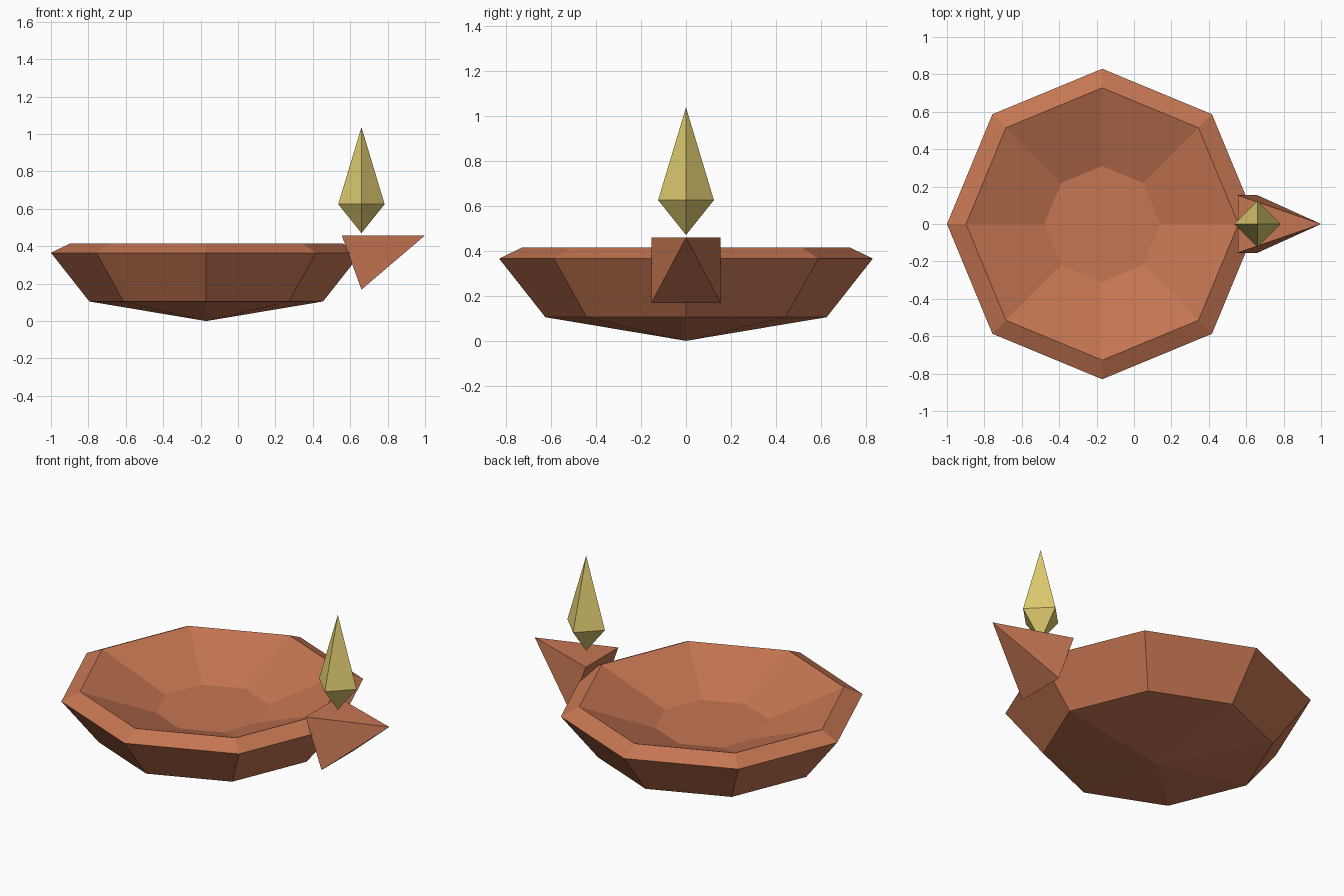
import bpy
import bmesh
from math import cos, sin, pi

if "Cube" in bpy.data.objects:
    bpy.data.objects.remove(bpy.data.objects["Cube"], do_unlink=True)


def make_material(name, color):
    mat = bpy.data.materials.new(name)
    mat.use_nodes = True
    mat.diffuse_color = color
    mat.node_tree.nodes["Principled BSDF"].inputs["Base Color"].default_value = color
    return mat


def finish(name, bm, mat):
    bmesh.ops.recalc_face_normals(bm, faces=bm.faces)
    mesh = bpy.data.meshes.new(name)
    bm.to_mesh(mesh)
    bm.free()
    mesh.materials.append(mat)
    obj = bpy.data.objects.new(name, mesh)
    bpy.context.collection.objects.link(obj)
    return obj


def lathe(name, profile, sides, center_x, mat):
    """Revolve (radius, height) points; zero-radius ends become single points."""
    bm = bmesh.new()
    rings = []
    for r, z in profile:
        count = sides if r else 1
        rings.append([bm.verts.new((center_x + r * cos(2 * pi * i / sides),
                                    r * sin(2 * pi * i / sides), z))
                      for i in range(count)])
    for low, high in zip(rings, rings[1:]):
        for i in range(sides):
            j = (i + 1) % sides
            if len(low) == 1:
                bm.faces.new((low[0], high[j], high[i]))
            elif len(high) == 1:
                bm.faces.new((low[i], low[j], high[0]))
            else:
                bm.faces.new((low[i], low[j], high[j], high[i]))
    if len(rings[-1]) > 1:
        bm.faces.new(rings[-1])
    return finish(name, bm, mat)


clay = make_material("terracotta", (0.56, 0.18, 0.085, 1))
fire = make_material("pale yellow", (0.72, 0.59, 0.16, 1))

# Eight-sided bowl: pointed underside, flared wall, bevelled rim, flat floor
lathe("bowl", [(0, 0), (0.625, 0.105), (0.83, 0.365), (0.728, 0.415), (0.31, 0.255)],
      8, -0.17, clay)

# Four-sided flame floating over the spout
lathe("flame", [(0, 0.47), (0.124, 0.625), (0, 1.037)], 4, 0.66, fire)

# Spout: pyramid with a leaning square base and a level top
bm = bmesh.new()
base = [bm.verts.new(p) for p in ((0.555, -0.154, 0.458), (0.555, 0.154, 0.458),
                                  (0.66, 0.154, 0.168), (0.66, -0.154, 0.168))]
tip = bm.verts.new((1, 0, 0.458))
bm.faces.new(base)
for i in range(4):
    bm.faces.new((base[i], base[(i + 1) % 4], tip))
finish("spout", bm, clay)
